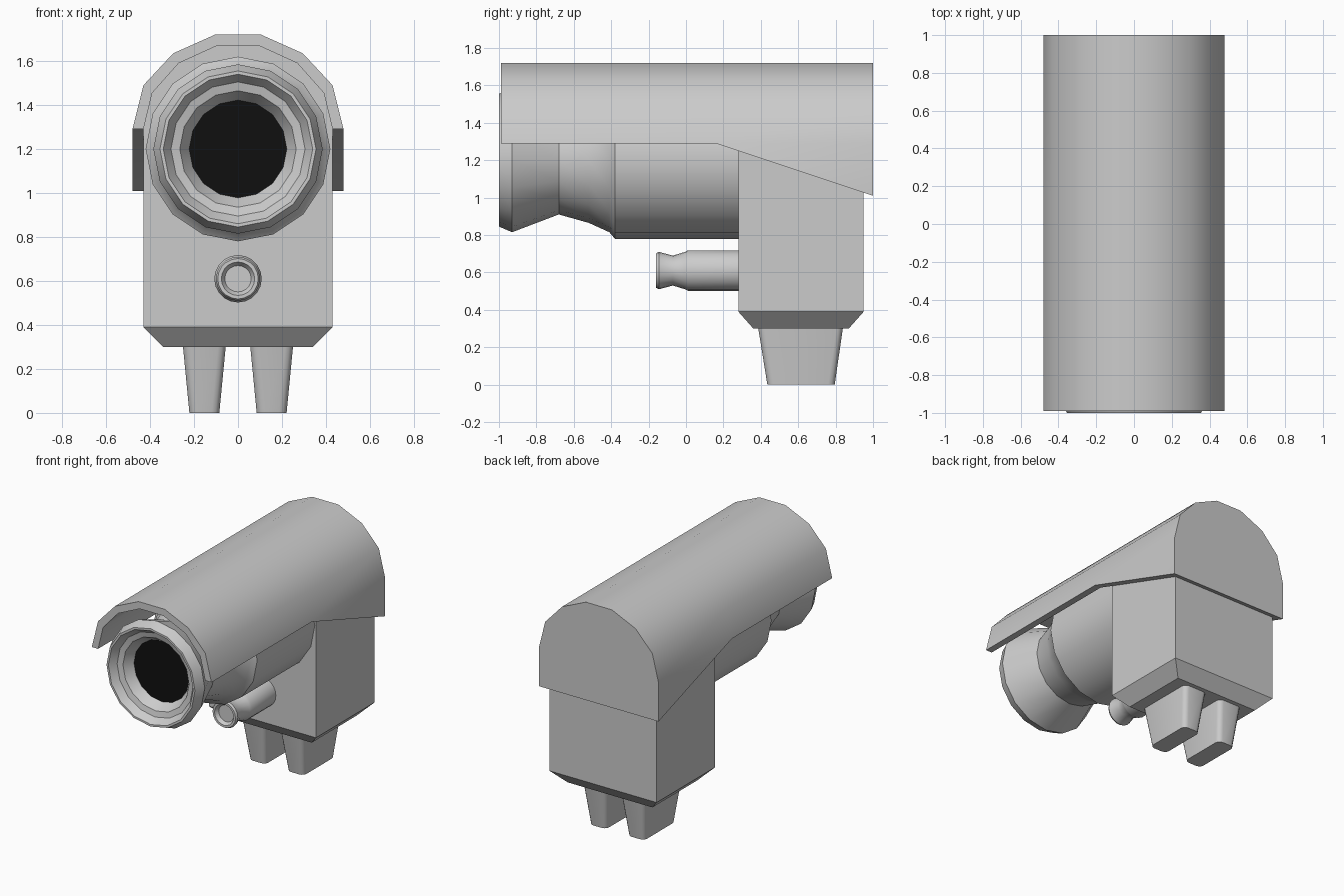
import bpy, bmesh, math

if "Cube" in bpy.data.objects:
    bpy.data.objects.remove(bpy.data.objects["Cube"])


def finish(name, bm, angle=None, color=None):
    bmesh.ops.remove_doubles(bm, verts=bm.verts[:], dist=1e-5)
    bmesh.ops.recalc_face_normals(bm, faces=bm.faces[:])
    me = bpy.data.meshes.new(name)
    bm.to_mesh(me)
    bm.free()
    ob = bpy.data.objects.new(name, me)
    bpy.context.collection.objects.link(ob)
    if angle:
        me.shade_smooth()
        me.set_sharp_from_angle(angle=math.radians(angle))
    if color:
        mat = bpy.data.materials.new(name)
        mat.diffuse_color = color
        mat.use_nodes = True
        mat.node_tree.nodes["Principled BSDF"].inputs["Base Color"].default_value = mat.diffuse_color
        me.materials.append(mat)
    return ob


def skin(bm, rings, closed=True):
    n = len(rings[0])
    for a, b in zip(rings, rings[1:]):
        for i in range(n if closed else n - 1):
            j = (i + 1) % n
            bm.faces.new((a[i], a[j], b[j], b[i]))


def lathe(name, profile, z, sides, angle=30):
    """Revolve (radius, y) points about the y direction at height z, capped at both ends."""
    bm = bmesh.new()
    rings = []
    for r, y in profile:
        rings.append([bm.verts.new((r * math.sin(2 * math.pi * i / sides), y,
                                    z - r * math.cos(2 * math.pi * i / sides)))
                      for i in range(sides)])
    skin(bm, rings)
    bm.faces.new(rings[0])
    bm.faces.new(rings[-1])
    return finish(name, bm, angle)


def taper(bm, levels, cx=0):
    """Stacked rectangles: (z, x half width, y min, y max)."""
    rings = [[bm.verts.new((cx + sx * hx, y, z))
              for sx, y in ((-1, y0), (1, y0), (1, y1), (-1, y1))]
             for z, hx, y0, y1 in levels]
    skin(bm, rings)
    bm.faces.new(rings[0])
    bm.faces.new(rings[-1])


def arch(half, low):
    right = [(half[0][0], low)] + half
    return right + [(-x, z) for x, z in reversed(right)]


OUTER = [(0.48, 1.29), (0.43, 1.49), (0.295, 1.635), (0.105, 1.72)]
INNER = [(0.43, 1.29), (0.39, 1.455), (0.27, 1.59), (0.095, 1.67)]

# hood: arched shell, closed at the back, lower edge sloping down at the rear
bm = bmesh.new()


def station(half, y, low):
    return [bm.verts.new((x, y, z)) for x, z in arch(half, low)]


out = [station(OUTER, *s) for s in ((-0.99, 1.29), (0.16, 1.29), (1.0, 1.01))]
inn = [station(INNER, *s) for s in ((-0.99, 1.29), (0.16, 1.29), (0.95, 1.027))]
skin(bm, out, False)
skin(bm, inn, False)
skin(bm, [out[0], inn[0]], False)
for k in (0, -1):
    for s in (0, 1):
        bm.faces.new((out[s][k], out[s + 1][k], inn[s + 1][k], inn[s][k]))
bm.faces.new(out[2])
bm.faces.new(inn[2])
bm.faces.new((out[2][0], out[2][-1], inn[2][-1], inn[2][0]))
finish("hood", bm, 32)

# rear housing: box with arched top inside the hood and chamfered base
bm = bmesh.new()
taper(bm, [(0.30, 0.34, 0.36, 0.87), (0.39, 0.43, 0.28, 0.95)])
finish("housing_base", bm)
bm = bmesh.new()
ends = [[bm.verts.new((x, y, z)) for x, z in arch(INNER, 0.39)] for y in (0.28, 0.95)]
skin(bm, ends)
for e in ends:
    bm.faces.new(e)
finish("housing", bm)

# main barrel with waisted, flared and recessed front
lathe("barrel", [(0.42, 0.30), (0.42, -0.38), (0.385, -0.41), (0.335, -0.52),
                 (0.29, -0.68), (0.385, -0.93), (0.355, -1.0), (0.34, -1.0),
                 (0.305, -0.95), (0.265, -0.94), (0.222, -0.87)], 1.2, 16, 25)

# dark lens
bm = bmesh.new()
bmesh.ops.create_circle(bm, cap_ends=True, segments=16, radius=0.222)
for v in bm.verts:
    v.co = (v.co.x, -0.875, 1.2 + v.co.y)
lens = finish("lens", bm, color=(0.005, 0.005, 0.005, 1))

# small nozzle below the barrel
lathe("nozzle", [(0.108, 0.30), (0.108, 0.01), (0.10, -0.005), (0.08, -0.07),
                 (0.10, -0.145), (0.092, -0.16), (0.076, -0.16),
                 (0.06, -0.135)], 0.61, 20, 35)

# pair of tapered feet with rounded upright edges
for side, label in ((1, "right"), (-1, "left")):
    bm = bmesh.new()
    taper(bm, [(0, 0.068, 0.435, 0.795), (0.31, 0.098, 0.385, 0.84)], side * 0.153)
    upright = [e for e in bm.edges if abs(e.verts[0].co.z - e.verts[1].co.z) > 0.2]
    bmesh.ops.bevel(bm, geom=upright, offset=0.035, segments=3, profile=0.5,
                    affect='EDGES')
    finish("foot_" + label, bm, 40)
